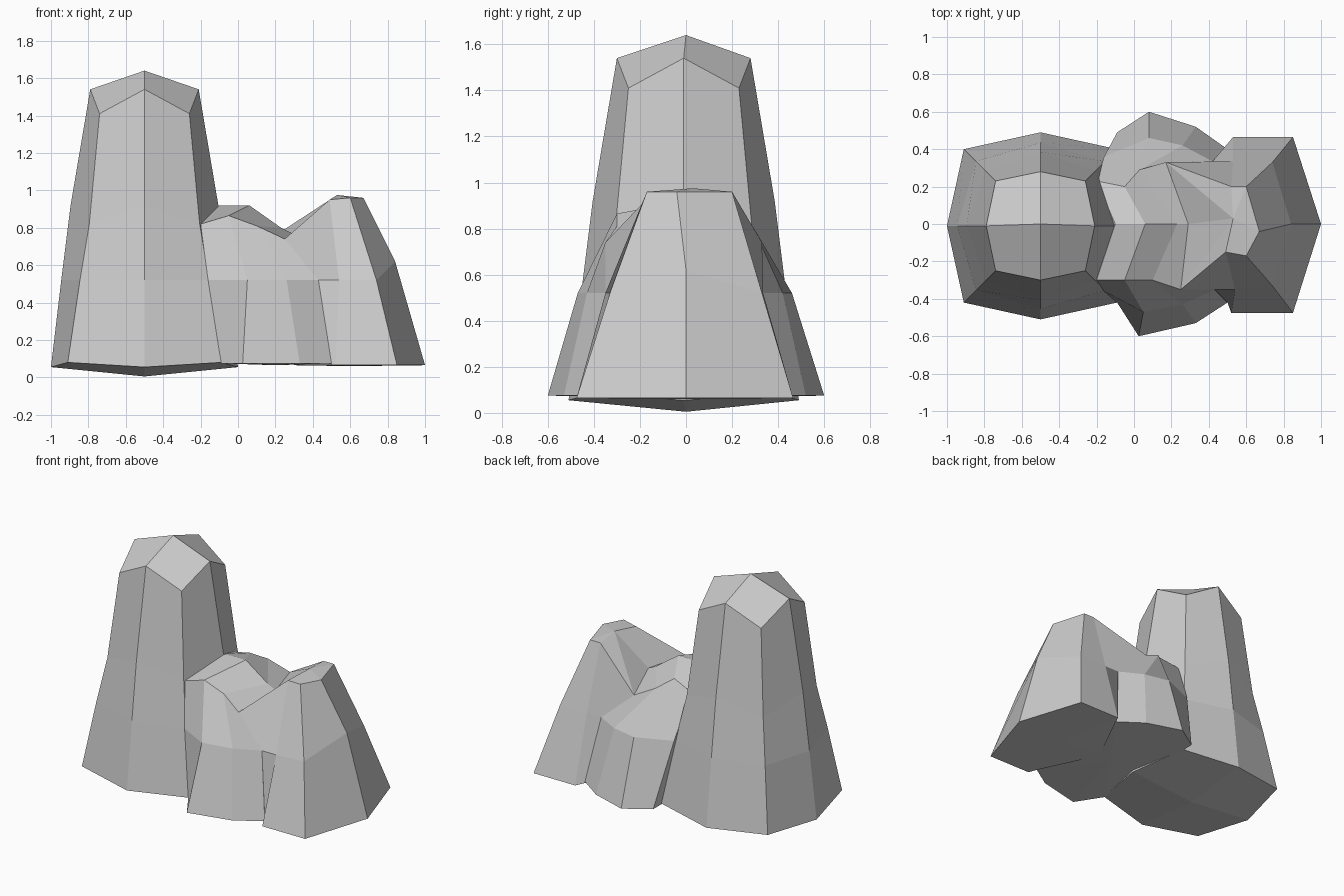
import bpy
import bmesh
from mathutils import Vector

default_cube = bpy.data.objects.get("Cube")
if default_cube:
    bpy.data.objects.remove(default_cube, do_unlink=True)

# One plain stone colour for every rock
stone = bpy.data.materials.new("grey stone")
stone.use_nodes = True
stone_colour = (0.6, 0.6, 0.6, 1)
stone.diffuse_color = stone_colour
shader = stone.node_tree.nodes["Principled BSDF"]
shader.inputs["Base Color"].default_value = stone_colour
shader.inputs["Roughness"].default_value = 0.9


def level(outline, height):
    """Place a flat outline at one height."""
    return [(x, y, height) for x, y in outline]


def point_ring(point, count):
    """A ring shrunk to one point, used to close an end of a loft."""
    return [point] * count


def loft(name, rings, merge_edge=None):
    """Skin a stack of equal rings, welding the collapsed ones into caps."""
    bm = bmesh.new()
    rows = [[bm.verts.new(Vector(p)) for p in ring] for ring in rings]
    count = len(rows[0])
    for lower, upper in zip(rows, rows[1:]):
        for i in range(count):
            j = (i + 1) % count
            bm.faces.new((lower[i], lower[j], upper[j], upper[i]))
    bmesh.ops.remove_doubles(bm, verts=bm.verts[:], dist=0.0005)
    if merge_edge:
        edges = [e for e in bm.edges if merge_edge(e)]
        bmesh.ops.dissolve_edges(bm, edges=edges, use_verts=False)
    bmesh.ops.recalc_face_normals(bm, faces=bm.faces[:])

    mesh = bpy.data.meshes.new(name)
    bm.to_mesh(mesh)
    bm.free()
    mesh.materials.append(stone)
    rock = bpy.data.objects.new(name, mesh)
    bpy.context.collection.objects.link(rock)
    return rock


def octagon(side, side_height, corner, corner_height):
    """Ring of the tall rock, with its sides and corners set separately."""
    cx, cy = -0.5, -0.01
    ring = []
    for dx, dy in ((-1, 0), (-1, -1), (0, -1), (1, -1),
                   (1, 0), (1, 1), (0, 1), (-1, 1)):
        is_corner = dx != 0 and dy != 0
        reach = corner if is_corner else side
        height = corner_height if is_corner else side_height
        ring.append((cx + dx * reach, cy + dy * reach, height))
    return ring


def is_cap_diagonal(edge):
    """Edges from the peak to a corner, so the cap is four broad facets."""
    heights = sorted(v.co.z for v in edge.verts)
    return heights[1] > 1.6 and heights[0] < 1.45


# Tall rock: tapering octagonal column with a four-facet cap
loft("tall_rock", [
    point_ring((-0.5, 0, 0.005), 8),
    octagon(0.5, 0.055, 0.41, 0.08),
    octagon(0.445, 0.52, 0.345, 0.52),
    octagon(0.395, 0.92, 0.295, 0.82),
    octagon(0.29, 1.54, 0.24, 1.41),
    point_ring((-0.5, 0, 1.64), 8),
], is_cap_diagonal)

# Middle rock: low saddle, each ring runs along the front and returns behind
middle_base = [(-0.09, -0.42), (0.025, -0.6), (0.33, -0.53), (0.5, -0.42),
               (0.5, 0.4), (0.33, 0.52), (0.08, 0.6), (-0.09, 0.49)]
middle_waist = [(-0.16, -0.36), (0.05, -0.47), (0.26, -0.43), (0.43, -0.35),
                (0.42, 0.335), (0.26, 0.42), (0.08, 0.46), (-0.16, 0.36)]
middle_rim = [(-0.2, -0.3, 0.82), (-0.05, -0.3, 0.865),
              (0.1, -0.3, 0.81), (0.25, -0.35, 0.74),
              (0.17, 0.33, 0.74), (0.03, 0.29, 0.81),
              (-0.05, 0.2, 0.865), (-0.2, 0.23, 0.82)]
saddle = [(-0.1, 0, 0.92), (0.06, 0, 0.92), (0.23, 0, 0.8), (0.29, 0, 0.77)]
loft("middle_rock", [
    point_ring((0.2, 0, 0.065), 8),
    level(middle_base, 0.075),
    level(middle_waist, 0.52),
    middle_rim,
    saddle + saddle[::-1],
])

# Side rock: broad wedge whose inner slope runs down to the saddle
side_base = [(0.3, 0), (0.5, -0.42), (0.52, -0.475), (0.85, -0.475),
             (1, 0), (0.85, 0.465), (0.53, 0.465), (0.5, 0.4)]
side_waist = [(0.3, 0, 0.52), (0.43, -0.35, 0.52), (0.54, -0.35, 0.52),
              (0.74, -0.33, 0.52), (0.84, 0, 0.62), (0.74, 0.33, 0.52),
              (0.53, 0.335, 0.52), (0.42, 0.335, 0.52)]
side_rim = [saddle[-1], middle_rim[3], (0.49, -0.15, 0.95),
            (0.6, -0.17, 0.96), (0.67, -0.04, 0.96), (0.6, 0.2, 0.96),
            (0.52, 0.2, 0.96), middle_rim[4]]
loft("side_rock", [
    point_ring((0.6, 0, 0.06), 8),
    level(side_base, 0.065),
    side_waist,
    side_rim,
    point_ring((0.53, 0.03, 0.975), 8),
])
